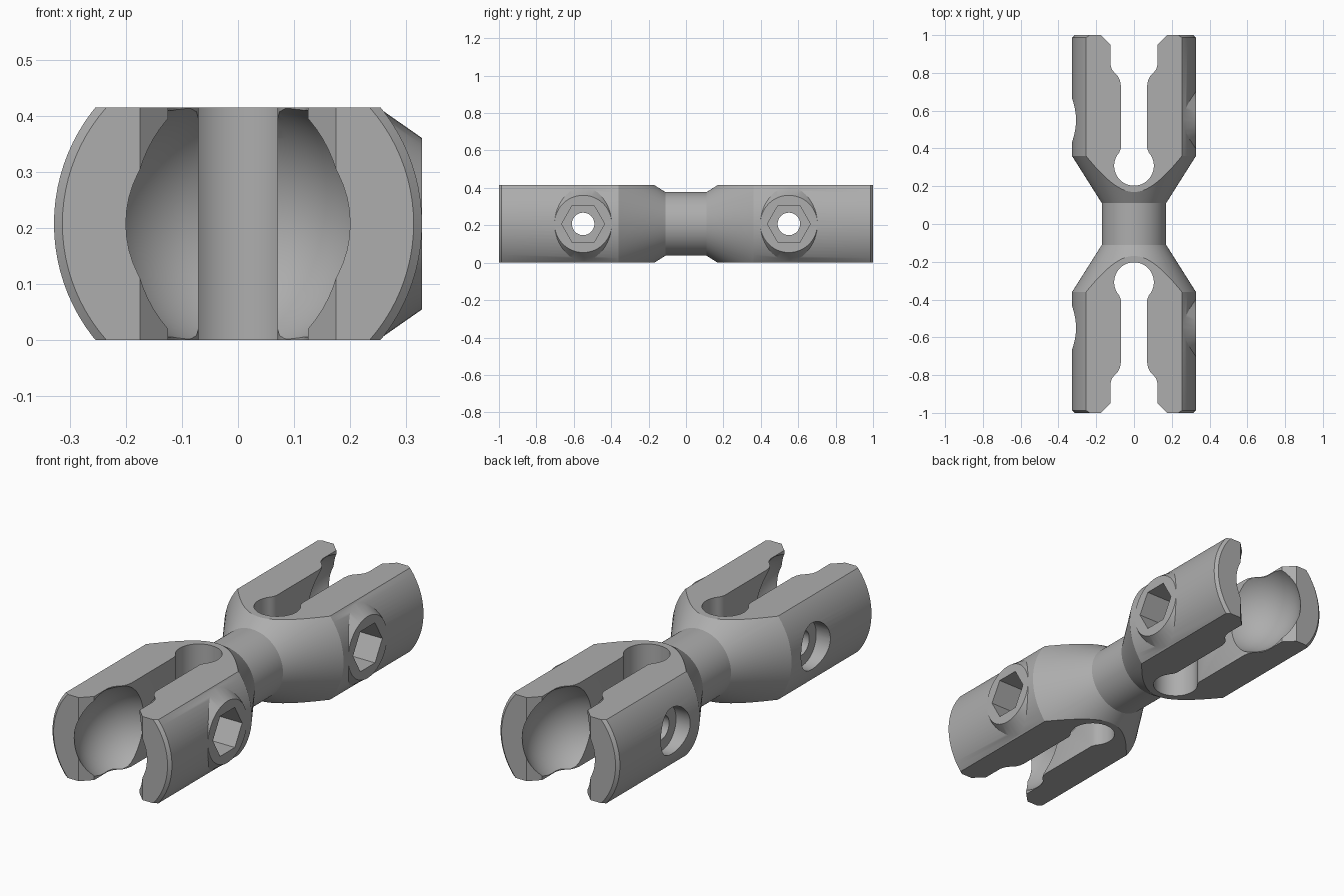
import bpy, bmesh, math
from mathutils import Matrix

old = bpy.data.objects.get("Cube")
if old:
    bpy.data.objects.remove(old, do_unlink=True)

MID = 0.2075     # height of the long axis
BOLT_Y = 0.55    # distance of each clamp bolt from the middle

grey = bpy.data.materials.new("plain grey")
grey.use_nodes = True
colour = (0.42, 0.42, 0.42, 1)
grey.diffuse_color = colour
grey.node_tree.nodes["Principled BSDF"].inputs["Base Color"].default_value = colour


def make_object(name, bm):
    bmesh.ops.recalc_face_normals(bm, faces=bm.faces)
    mesh = bpy.data.meshes.new(name)
    bm.to_mesh(mesh)
    bm.free()
    mesh.materials.append(grey)
    obj = bpy.data.objects.new(name, mesh)
    bpy.context.collection.objects.link(obj)
    return obj


def lathe(name, profile, sides=96):
    """Closed solid turned about the y axis from (y, radius) points."""
    bm = bmesh.new()
    rings = []
    for y, r in profile:
        ring = []
        for i in range(sides):
            a = math.tau * i / sides
            ring.append(bm.verts.new((r * math.cos(a), y, MID + r * math.sin(a))))
        rings.append(ring)
    for a, b in zip(rings, rings[1:]):
        for i in range(sides):
            j = (i + 1) % sides
            bm.faces.new((a[i], a[j], b[j], b[i]))
    bm.faces.new(rings[0])
    bm.faces.new(rings[-1])
    return make_object(name, bm)


def sideways_cone(name, x0, r0, x1, r1, y, sides=48):
    """Cone, cylinder or prism along x."""
    bm = bmesh.new()
    place = Matrix.Translation(((x0 + x1) / 2, y, MID)) @ Matrix.Rotation(math.pi / 2, 4, 'Y')
    bmesh.ops.create_cone(bm, cap_ends=True, segments=sides, radius1=r0,
                          radius2=r1, depth=x1 - x0, matrix=place)
    return make_object(name, bm)


def box(name, size):
    bm = bmesh.new()
    bmesh.ops.create_cube(bm, size=1, matrix=Matrix.Translation((0, 0, MID)) @ Matrix.Diagonal((*size, 1)))
    return make_object(name, bm)


def ball(name, r, y):
    bm = bmesh.new()
    bmesh.ops.create_uvsphere(bm, u_segments=64, v_segments=32, radius=r,
                              matrix=Matrix.Translation((0, y, MID)))
    return make_object(name, bm)


def slot(name, end):
    """Keyhole slot, extruded upward through the whole body."""
    half = [(0.105 * math.sin(a), 0.308 - 0.105 * math.cos(a))
            for a in (math.radians(d) for d in range(0, 133, 6))]
    half += [(0.07, 0.40), (0.07, 0.735), (0.074, 0.76), (0.085, 0.782), (0.105, 0.802),
             (0.118, 0.82), (0.125, 0.845), (0.125, 0.95), (0.195, 1.02)]
    outline = half + [(-x, y) for x, y in reversed(half[1:])]
    bm = bmesh.new()
    face = bm.faces.new([bm.verts.new((x, y * end, -0.1)) for x, y in outline])
    out = bmesh.ops.extrude_face_region(bm, geom=[face])
    top = [v for v in out["geom"] if isinstance(v, bmesh.types.BMVert)]
    bmesh.ops.translate(bm, verts=top, vec=(0, 0, 0.65))
    return make_object(name, bm)


def combine(target, tool, operation):
    mod = target.modifiers.new("cut", 'BOOLEAN')
    mod.operation = operation
    mod.solver = 'EXACT'
    mod.object = tool
    bpy.context.view_layer.objects.active = target
    bpy.ops.object.modifier_apply(modifier=mod.name)
    bpy.data.objects.remove(tool, do_unlink=True)


# Turned body with a narrow neck and chamfered ends
side = [(0.11, 0.17), (0.36, 0.328), (0.987, 0.328), (1.0, 0.313)]
body = lathe("double_clamp_body", [(-y, r) for y, r in reversed(side)] + side)

# Conical bosses around the nut pockets
for end in (-1, 1):
    combine(body, sideways_cone("boss", 0.2, 0.242, 0.3275, 0.153, end * BOLT_Y), 'UNION')

# Flat top and bottom
combine(body, box("flats", (2, 3, 2 * MID)), 'INTERSECT')

# Slot, ball socket, nut pocket, bolt hole and counterbore at each end
for end in (-1, 1):
    y = end * BOLT_Y
    tools = [
        slot("slot_cutter", end),
        ball("socket_cutter", 0.239, end * 0.869),
        sideways_cone("bolt_cutter", -0.5, 0.06, 0.5, 0.06, y),
        sideways_cone("head_cutter", -0.5, 0.115, -0.25, 0.115, y),
        sideways_cone("nut_cutter", 0.15, 0.115, 0.5, 0.115, y, 6),
    ]
    for tool in tools:
        combine(body, tool, 'DIFFERENCE')

bpy.ops.object.select_all(action='DESELECT')
body.select_set(True)
bpy.context.view_layer.objects.active = body
bpy.ops.object.shade_smooth_by_angle(angle=math.radians(25))
